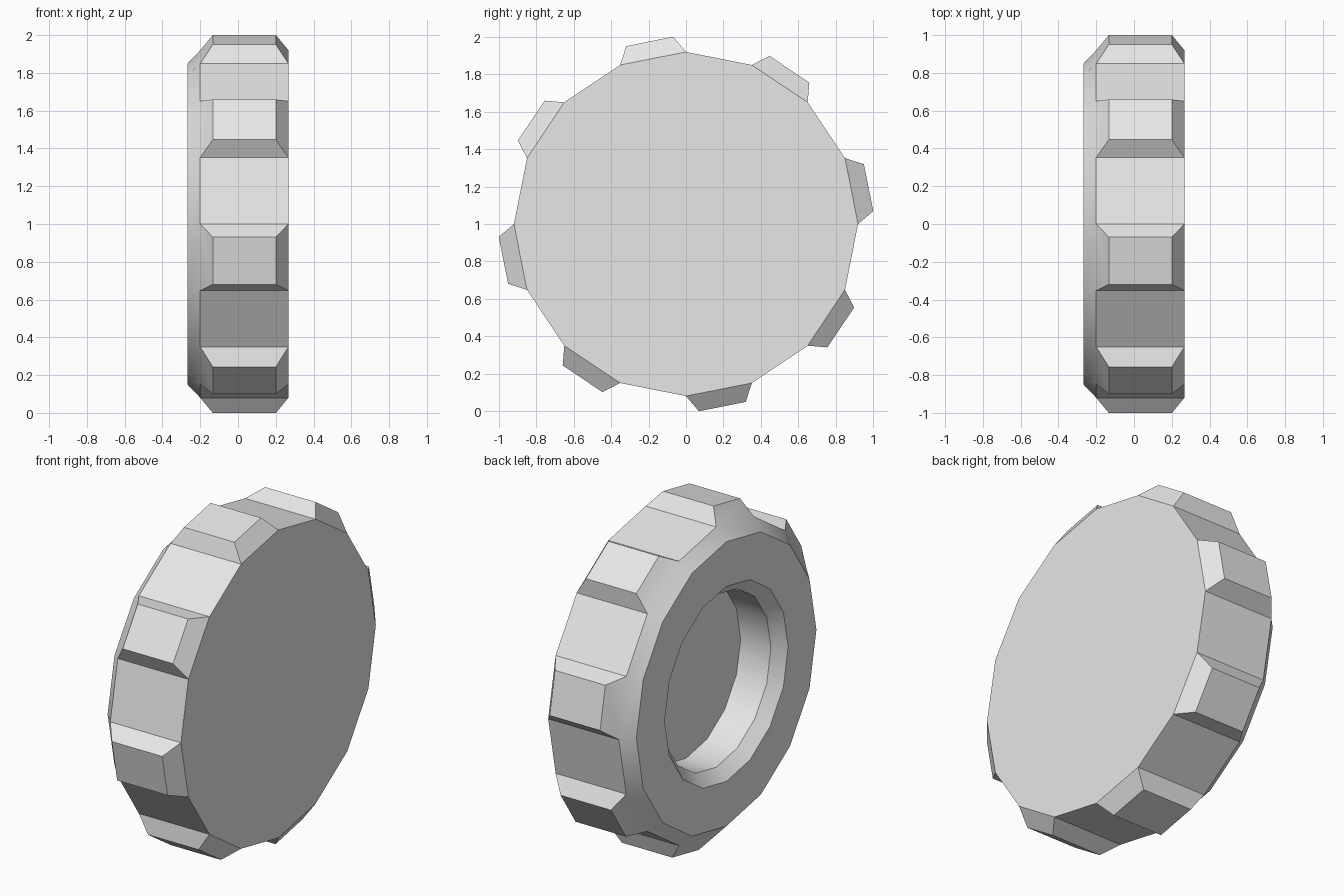
import bpy, bmesh, math
from mathutils import Vector

SIDES = 16

cube = bpy.data.objects.get("Cube")
if cube:
    bpy.data.objects.remove(cube, do_unlink=True)

grey = bpy.data.materials.new("light_grey")
grey.use_nodes = True
grey.diffuse_color = (0.8, 0.8, 0.8, 1)
grey.node_tree.nodes["Principled BSDF"].inputs["Base Color"].default_value = (0.8, 0.8, 0.8, 1)

bm = bmesh.new()


def ring(x, radius):
    """Vertices of a regular polygon around the x axis."""
    angles = [math.tau * i / SIDES for i in range(SIDES)]
    return [bm.verts.new((x, radius * math.cos(a), radius * math.sin(a))) for a in angles]


def bridge(a, b):
    return [bm.faces.new((a[i], a[(i + 1) % SIDES], b[(i + 1) % SIDES], b[i]))
            for i in range(SIDES)]


# Wheel profile (x, radius): tread, bevelled rim, side wall, bevelled recess
profile = [(0.267, 0.92), (-0.2, 0.92), (-0.267, 0.85),
           (-0.267, 0.583), (-0.2, 0.516), (0.0, 0.516)]
rings = [ring(x, r) for x, r in profile]
bands = [bridge(a, b) for a, b in zip(rings, rings[1:])]
bm.faces.new(rings[0])    # flat outer disc
bm.faces.new(rings[-1])   # recess floor

# Tapered lugs on every other tread face
lugs = bmesh.ops.extrude_discrete_faces(bm, faces=bands[0][::2])["faces"]
for face in lugs:
    centre = face.calc_center_median()
    outward = Vector((0, centre.y, centre.z)).normalized() * 0.093
    for v in face.verts:
        v.co = centre + (v.co - centre) * 0.713 + outward

bmesh.ops.recalc_face_normals(bm, faces=bm.faces)
bmesh.ops.translate(bm, verts=bm.verts, vec=(0, 0, 1))

mesh = bpy.data.meshes.new("lugged_wheel")
bm.to_mesh(mesh)
bm.free()
mesh.materials.append(grey)
wheel = bpy.data.objects.new("lugged_wheel", mesh)
bpy.context.collection.objects.link(wheel)

# Smooth bevels and recess, crisp lugs
bpy.ops.object.select_all(action='DESELECT')
wheel.select_set(True)
bpy.context.view_layer.objects.active = wheel
bpy.ops.object.shade_smooth_by_angle(angle=math.radians(30))
